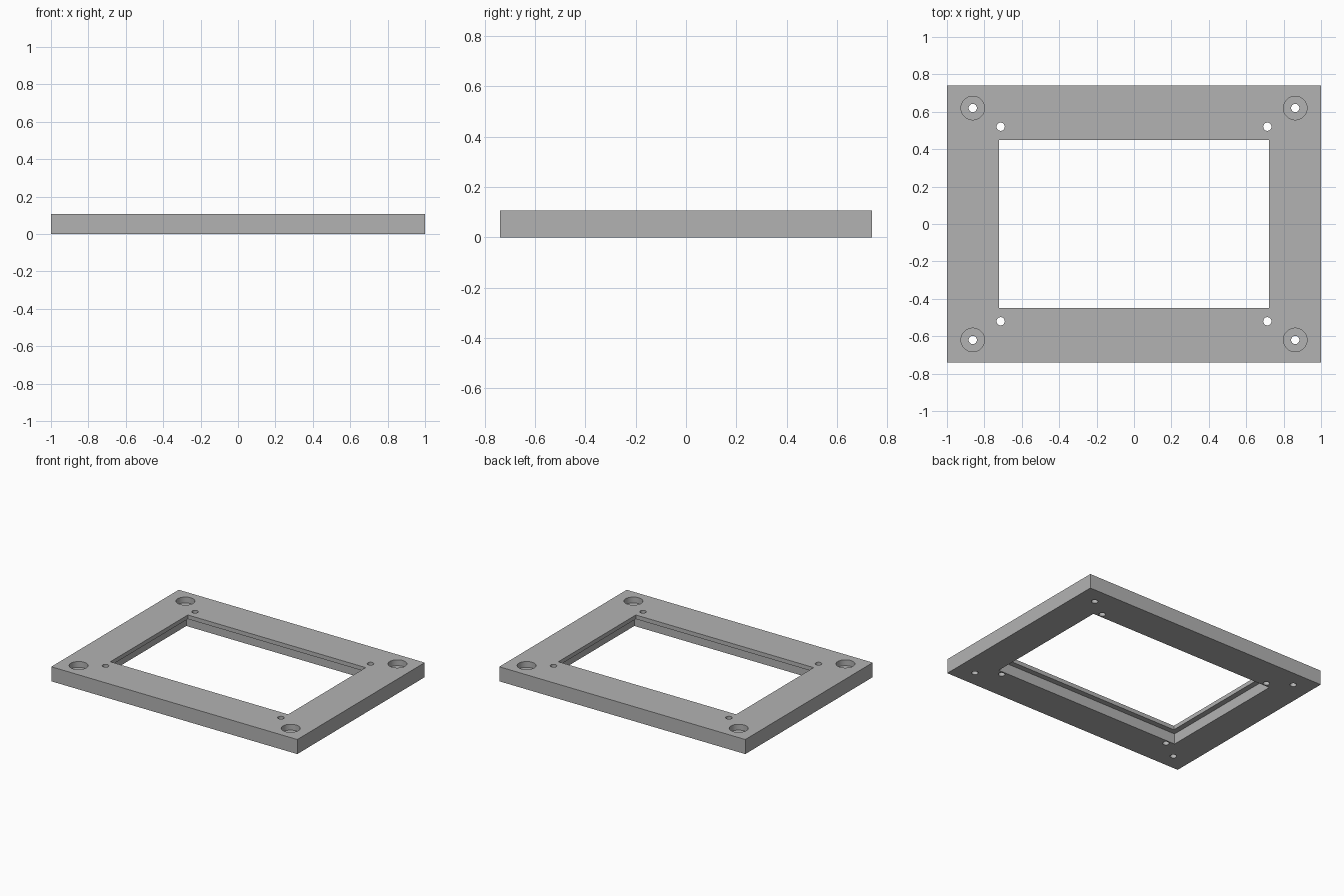
import bpy
import math

default = bpy.data.objects.get("Cube")
if default:
    bpy.data.objects.remove(default, do_unlink=True)

HEIGHT = 0.107
LEDGE = 0.077          # height of the rebate ledge under the lip
MARGIN = 0.05          # overshoot of the cutters

grey = bpy.data.materials.new("plain grey")
grey.use_nodes = True
colour = (0.45, 0.45, 0.45, 1)
grey.diffuse_color = colour
grey.node_tree.nodes["Principled BSDF"].inputs["Base Color"].default_value = colour


def box(name, half_x, half_y, bottom, top):
    bpy.ops.mesh.primitive_cube_add(size=2, location=(0, 0, (bottom + top) / 2))
    obj = bpy.context.object
    obj.name = name
    obj.scale = (half_x, half_y, (top - bottom) / 2)
    bpy.ops.object.transform_apply(location=True, rotation=False, scale=True)
    obj.data.materials.append(grey)
    return obj


def drill(name, x, y, radius, bottom, top):
    bpy.ops.mesh.primitive_cylinder_add(
        vertices=48, radius=radius, depth=top - bottom,
        location=(x, y, (bottom + top) / 2))
    obj = bpy.context.object
    obj.name = name
    obj.data.materials.append(grey)
    return obj


def cut(target, cutter):
    cutter.hide_render = True
    mod = target.modifiers.new("cut", "BOOLEAN")
    mod.operation = "DIFFERENCE"
    mod.solver = "EXACT"
    mod.object = cutter
    bpy.context.view_layer.objects.active = target
    bpy.ops.object.modifier_apply(modifier=mod.name)
    bpy.data.objects.remove(cutter, do_unlink=True)


# Rectangular plate
frame = box("mounting_frame", 1.0, 0.74, 0, HEIGHT)

# Window opening, with a wider rebate from below that leaves a thin lip
cut(frame, box("window_cutter", 0.723, 0.45, -MARGIN, HEIGHT + MARGIN))
cut(frame, box("rebate_cutter", 0.763, 0.49, -MARGIN, LEDGE))

# Counterbored corner holes and plain inner holes
for sx in (-1, 1):
    for sy in (-1, 1):
        x, y = sx * 0.862, sy * 0.62
        cut(frame, drill("counterbore_cutter", x, y, 0.063, HEIGHT - 0.043, HEIGHT + MARGIN))
        cut(frame, drill("corner_hole_cutter", x, y, 0.022, -MARGIN, HEIGHT + MARGIN))
        cut(frame, drill("inner_hole_cutter", sx * 0.713, sy * 0.52, 0.022, -MARGIN, HEIGHT + MARGIN))

# Smooth hole walls, sharp edges elsewhere
bpy.ops.object.select_all(action="DESELECT")
frame.select_set(True)
bpy.context.view_layer.objects.active = frame
bpy.ops.object.shade_smooth_by_angle(angle=math.radians(30))
